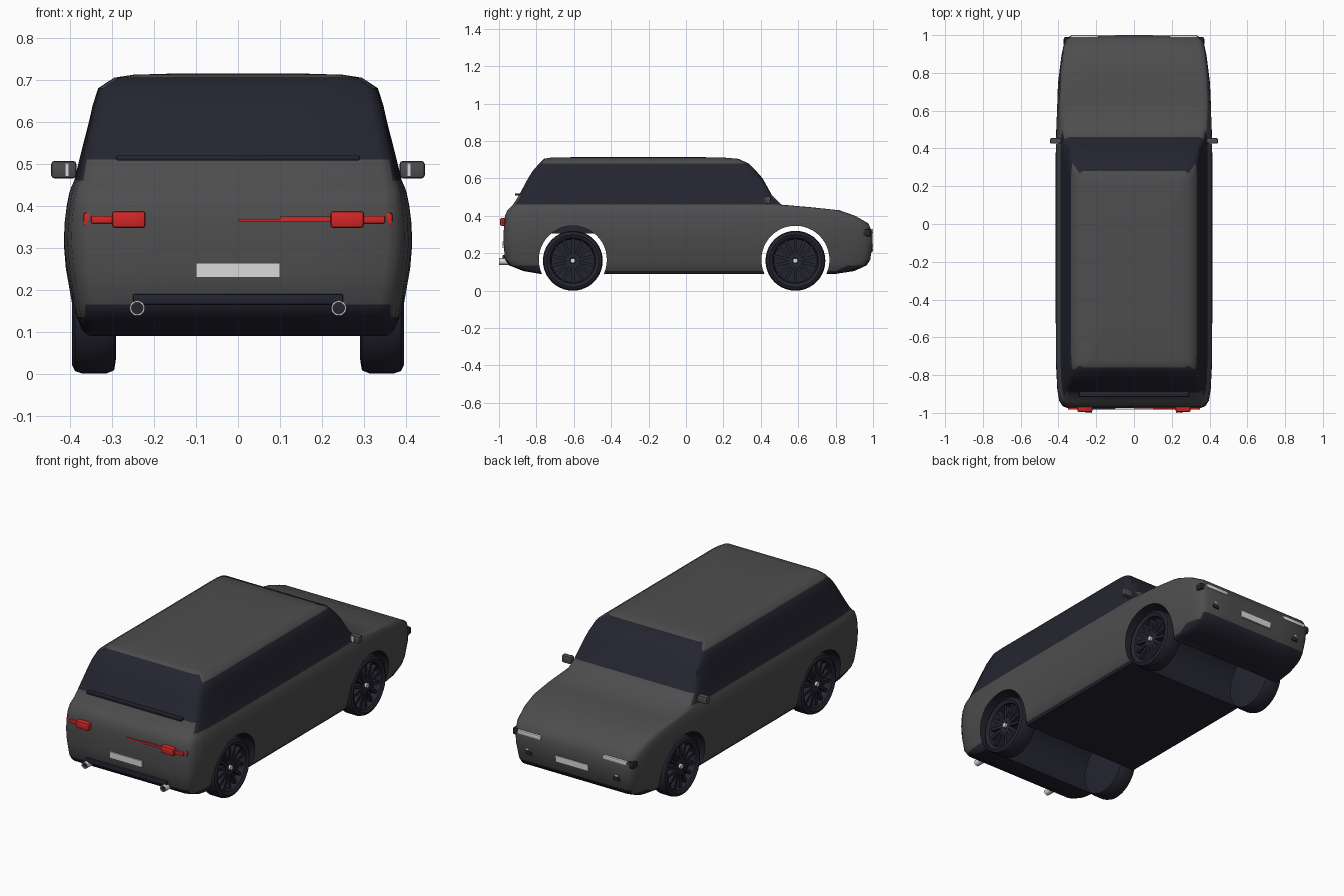
import bpy, bmesh, math
from mathutils import Matrix, Vector

if "Cube" in bpy.data.objects:
    bpy.data.objects.remove(bpy.data.objects["Cube"], do_unlink=True)


def material(name, r, g, b):
    m = bpy.data.materials.new(name)
    m.use_nodes = True
    m.diffuse_color = (r, g, b, 1)
    m.node_tree.nodes["Principled BSDF"].inputs["Base Color"].default_value = (r, g, b, 1)
    return m


PAINT = material("grey paint", 0.075, 0.075, 0.078)
DARK = material("dark glass and rubber", 0.018, 0.018, 0.03)
RED = material("red lamp", 0.65, 0.02, 0.02)
SILVER = material("silver", 0.7, 0.7, 0.7)


def finish(name, bm, mats, loc=(0, 0, 0), angle=40):
    bmesh.ops.recalc_face_normals(bm, faces=bm.faces)
    me = bpy.data.meshes.new(name)
    bm.to_mesh(me)
    bm.free()
    for m in mats:
        me.materials.append(m)
    ob = bpy.data.objects.new(name, me)
    ob.location = loc
    bpy.context.collection.objects.link(ob)
    smooth(ob, angle)
    return ob


def smooth(ob, angle=40):
    bpy.ops.object.select_all(action="DESELECT")
    ob.select_set(True)
    bpy.context.view_layer.objects.active = ob
    bpy.ops.object.shade_smooth_by_angle(angle=math.radians(angle))


def box(name, xs, ys, zs, mat, bevel=0.0):
    """Box given by its limits on each axis, with optional rounded edges."""
    bm = bmesh.new()
    lim = list(zip(xs, ys, zs))
    size = [b - a for a, b in zip(*lim)]
    mid = [(a + b) / 2 for a, b in zip(*lim)]
    bmesh.ops.create_cube(bm, size=1, matrix=Matrix.Diagonal((*map(abs, size), 1)))
    if bevel:
        bmesh.ops.bevel(bm, geom=bm.edges[:], offset=bevel, segments=2, affect="EDGES", profile=0.5)
    return finish(name, bm, [mat], mid)


def pair(name, xs, ys, zs, mat, bevel=0.0):
    for side, s in (("left", 1), ("right", -1)):
        box(side + "_" + name, sorted(s * x for x in xs), ys, zs, mat, bevel)


def lathe(bm, profile, axis, steps):
    """Spin (radius, distance) points around the given axis."""
    side = Vector((0, 0, 1))
    vs = [bm.verts.new(side * r + Vector(axis) * d) for r, d in profile]
    es = [bm.edges.new(p) for p in zip(vs, vs[1:])]
    bmesh.ops.spin(bm, geom=vs + es, cent=(0, 0, 0), axis=axis, angle=math.tau, steps=steps)
    bmesh.ops.remove_doubles(bm, verts=bm.verts, dist=0.0002)


# Body: stacked horizontal outlines (height, half width, rear, front)
LEVELS = [
    (.09, .365, -.78, .80), (.105, .375, -.87, .90), (.135, .388, -.945, .965),
    (.165, .395, -.968, .985), (.25, .41, -.975, .997), (.31, .415, -.975, .997),
    (.36, .413, -.973, .975), (.40, .408, -.968, .905), (.43, .402, -.955, .82),
    (.445, .397, -.94, .68), (.46, .39, -.925, .51), (.51, .378, -.893, .46),
    (.60, .355, -.845, .41), (.64, .346, -.82, .375), (.68, .333, -.785, .335),
    (.705, .295, -.76, .28), (.712, .25, -.72, .2), (.715, .15, -.5, 0)]
PLAN = [(-1, .91), (-.97, .93), (-.93, .965), (-.85, .985), (-.7, 1),
        (.4, 1), (.7, .98), (.85, .945), (.95, .9), (1, .87)]
CORNER = [(0, 0), (0, .45), (0, .92), (.012, .975), (.04, .995), (.1, 1)]


def plan(y):
    for (a, p), (b, q) in zip(PLAN, PLAN[1:]):
        if y <= b:
            return p + (q - p) * (y - a) / (b - a)
    return PLAN[-1][1]


def outline(z, w, rear, front):
    pts = [(rear + d, k) for d, k in CORNER]
    a, b = rear + .1, front - .1
    pts += [(a + (b - a) * i / 12, 1) for i in range(1, 12)]
    pts += [(front - d, k) for d, k in reversed(CORNER)]
    half = [(w * k * plan(y), y, z) for y, k in pts]
    return half + [(-x, y, z) for x, y, z in half[-2:0:-1]]


bm = bmesh.new()
rings = [[bm.verts.new(p) for p in outline(*lv)] for lv in LEVELS]
for lo, hi in zip(rings, rings[1:]):
    n = len(lo)
    for i in range(n):
        j = (i + 1) % n
        bm.faces.new((lo[i], lo[j], hi[j], hi[i]))
bm.faces.new(rings[0])
bm.faces.new(rings[-1])
bmesh.ops.recalc_face_normals(bm, faces=bm.faces)
for f in bm.faces:
    # Glass band, taller at the sides' foot than on the two screens; dark underside
    z, nrm = f.calc_center_median().z, f.normal
    low, high = (.51, .705) if abs(nrm.y) > abs(nrm.x) else (.46, .68)
    if low < z < high or z < .1 or (nrm.z < -.4 and z < .165):
        f.material_index = 1
body = finish("body", bm, [PAINT, DARK])

# Wheel arches cut through the body
WHEEL_Y = (-.605, .585)
cutters = []
for y in WHEEL_Y:
    bm = bmesh.new()
    lathe(bm, [(0, -.6), (.182, -.6), (.182, .6), (0, .6)], (1, 0, 0), 48)
    for f in bm.faces:
        f.material_index = 1
    cut = finish("arch_cutter", bm, [PAINT, DARK], (0, y, .165))
    cut.hide_render = True
    mod = body.modifiers.new("arch", "BOOLEAN")
    mod.operation, mod.solver, mod.object = "DIFFERENCE", "EXACT", cut
    cutters.append(cut)
deps = bpy.context.evaluated_depsgraph_get()
cut_mesh = bpy.data.meshes.new_from_object(body.evaluated_get(deps))
body.modifiers.clear()
body.data = cut_mesh
for cut in cutters:
    bpy.data.objects.remove(cut, do_unlink=True)
smooth(body)
box("rear_arch_liner", (-.3, .3), (-.725, -.485), (.305, .36), DARK)

# Wheels with spokes and a bright hub
TYRE = [(0, .04), (.115, .05), (.122, .085), (.14, .095), (.154, .088), (.16, .07),
        (.16, .015), (.152, -.005), (.12, -.01), (0, -.01)]
for s, side in ((1, "left"), (-1, "right")):
    for y, end in zip(WHEEL_Y, ("rear", "front")):
        bm = bmesh.new()
        lathe(bm, TYRE, (1, 0, 0), 40)
        for i in range(14):
            turn = Matrix.Rotation(math.tau * i / 14, 4, "X")
            bmesh.ops.create_cube(bm, size=1, matrix=turn @ Matrix.Translation((.06, 0, .068))
                                  @ Matrix.Diagonal((.03, .016, .105, 1)))
        wheel = finish(f"{end}_{side}_wheel", bm, [DARK], (s * .3, y, .16))
        bm = bmesh.new()
        lathe(bm, [(0, .05), (.013, .05), (.013, .085), (0, .087)], (1, 0, 0), 16)
        hub = finish(f"{end}_{side}_hub", bm, [SILVER], (s * .3, y, .16))
        if s < 0:
            wheel.rotation_euler.z = hub.rotation_euler.z = math.pi

# Mirrors
pair("mirror_housing", (.385, .445), (.425, .455), (.465, .507), PAINT, .008)
pair("mirror_arm", (.35, .40), (.43, .45), (.468, .485), PAINT)
pair("mirror_strip", (.402, .412), (.42, .428), (.47, .502), SILVER)

# Tail lamps, with a thin light bar reaching the middle on one side
pair("tail_lamp", (.22, .30), (-.995, -.95), (.347, .388), RED, .008)
pair("tail_lamp_bar", (.28, .35), (-.982, -.93), (.358, .376), RED, .003)
pair("tail_lamp_end", (.335, .368), (-.97, -.92), (.35, .384), RED, .006)
box("tail_light_bar", (.1, .23), (-.98, -.96), (.362, .374), RED)
box("tail_light_bar_tip", (0, .1), (-.977, -.96), (.362, .369), RED)

# Rear details
box("rear_plate", (-.1, .1), (-.982, -.973), (.229, .264), SILVER)
box("rear_bumper_strip", (-.25, .25), (-.982, -.94), (.165, .19), DARK, .004)
box("rear_wiper_strip", (-.29, .29), (-.915, -.885), (.508, .52), DARK, .003)
for s, side in ((1, "left"), (-1, "right")):
    bm = bmesh.new()
    lathe(bm, [(.018, .06), (.018, 0), (.014, 0), (.014, .06)], (0, 1, 0), 20)
    finish(side + "_exhaust_pipe", bm, [SILVER], (s * .24, -1, .156))
    bm = bmesh.new()
    lathe(bm, [(0, .006), (.0145, .006), (.0145, .06)], (0, 1, 0), 20)
    finish(side + "_exhaust_bore", bm, [DARK], (s * .24, -1, .156))

# Front details
box("front_plate", (-.1, .1), (.99, 1.0), (.215, .25), SILVER)
pair("headlamp_strip", (.19, .335), (.96, 1.0), (.308, .33), SILVER, .004)
pair("headlamp_corner", (.325, .372), (.94, .99), (.29, .33), DARK, .01)
pair("fog_lamp", (.25, .29), (.97, .997), (.205, .225), DARK, .004)
pair("fog_lamp_trim", (.265, .28), (.97, .998), (.232, .24), SILVER)
